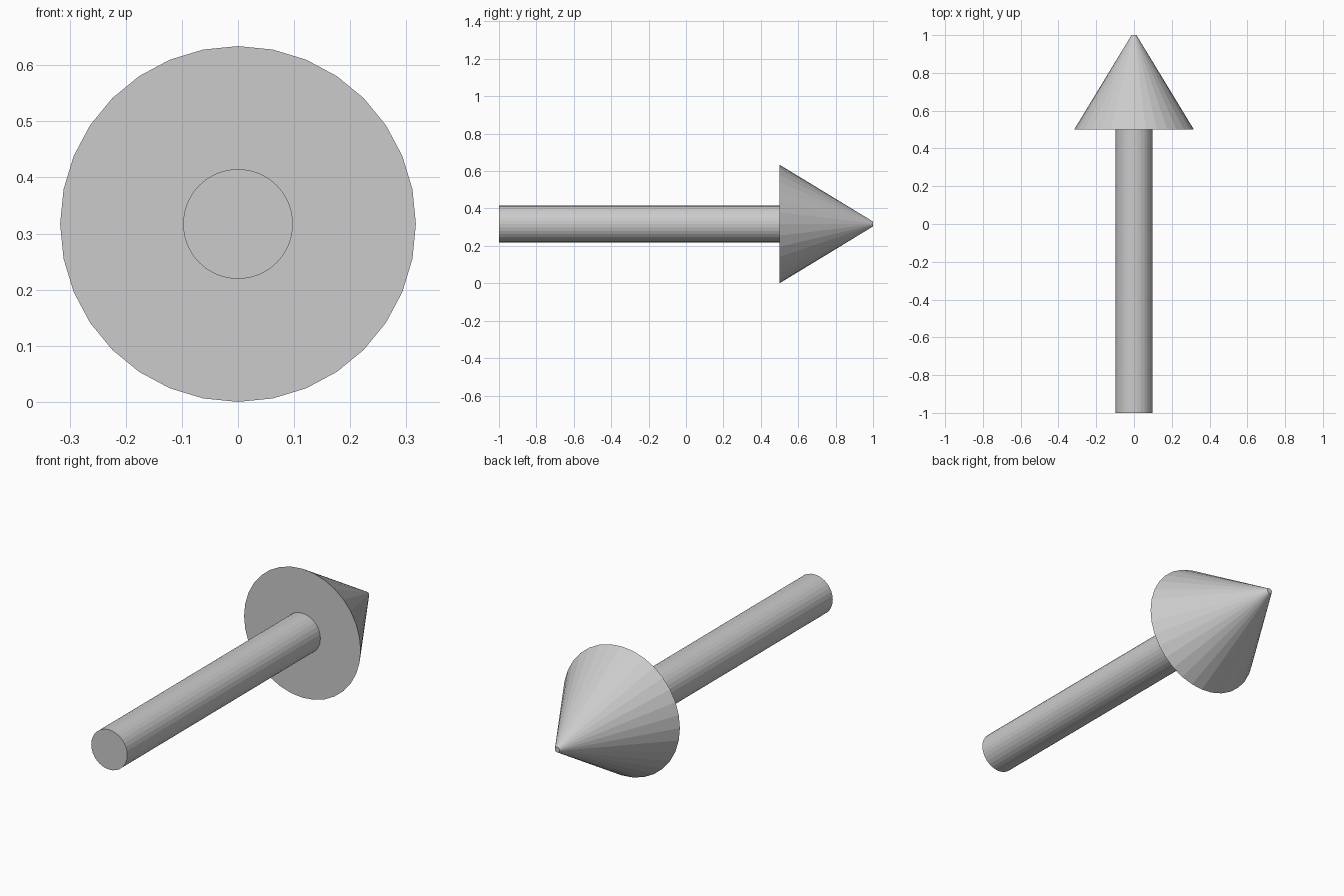
import bpy
from math import radians

if "Cube" in bpy.data.objects:
    bpy.data.objects.remove(bpy.data.objects["Cube"])

SIDES = 32
AXIS_Z = 0.317  # height of the arrow's centre line


def along_y(name, r_start, r_end, y_start, y_end):
    """Faceted, capped cone or cylinder running along +y."""
    bpy.ops.mesh.primitive_cone_add(
        vertices=SIDES, radius1=r_start, radius2=r_end, depth=y_end - y_start,
        location=(0, (y_start + y_end) / 2, AXIS_Z),
        rotation=(radians(-90), 0, 0))
    obj = bpy.context.object
    obj.name = name
    bpy.ops.object.transform_apply(location=False, rotation=True, scale=True)
    return obj


# Straight round shaft
along_y("arrow_shaft", 0.098, 0.098, -1.0, 0.5)

# Conical head with a tiny blunt tip
along_y("arrow_head", 0.317, 0.013, 0.5, 1.0)
